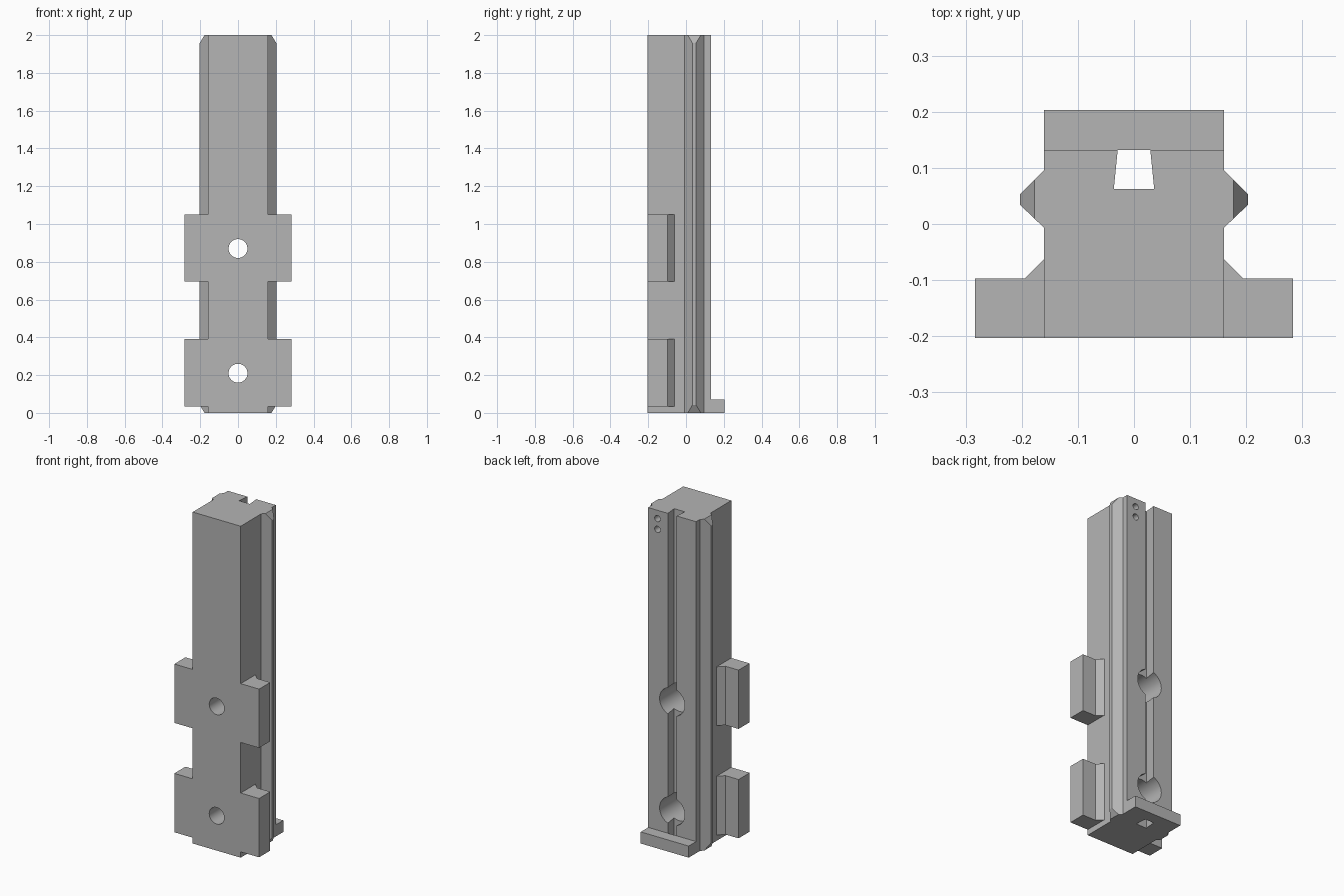
import bpy, bmesh
from mathutils import Matrix, Vector

cube = bpy.data.objects.get("Cube")
if cube:
    bpy.data.objects.remove(cube, do_unlink=True)

grey = bpy.data.materials.new("plain grey")
grey.use_nodes = True
colour = (0.46, 0.46, 0.46, 1)
grey.diffuse_color = colour
grey.node_tree.nodes["Principled BSDF"].inputs["Base Color"].default_value = colour

HEIGHT = 2.0
FRONT, BACK, HALF = -0.203, 0.132, 0.16


def finish(name, bm):
    bmesh.ops.recalc_face_normals(bm, faces=bm.faces)
    mesh = bpy.data.meshes.new(name)
    bm.to_mesh(mesh)
    bm.free()
    mesh.materials.append(grey)
    obj = bpy.data.objects.new(name, mesh)
    bpy.context.collection.objects.link(obj)
    return obj


def prism(name, profile, low, high, side=1, bevel_planes=()):
    """Extrude an x/y profile between two heights, optionally trimmed by planes."""
    bm = bmesh.new()
    face = bm.faces.new([bm.verts.new((side * x, y, low)) for x, y in profile])
    ext = bmesh.ops.extrude_face_region(bm, geom=[face])["geom"]
    bmesh.ops.translate(bm, vec=(0, 0, high - low),
                        verts=[v for v in ext if isinstance(v, bmesh.types.BMVert)])
    for point, normal in bevel_planes:
        geom = bm.verts[:] + bm.edges[:] + bm.faces[:]
        bmesh.ops.bisect_plane(bm, geom=geom, plane_co=point, plane_no=normal,
                               clear_outer=True)
        bmesh.ops.holes_fill(bm, edges=[e for e in bm.edges if e.is_boundary])
    return finish(name, bm)


def drill(name, x, z, radius, y0, y1, sides=48):
    """Cylinder along y."""
    bm = bmesh.new()
    place = Matrix.Translation((x, (y0 + y1) / 2, z)) @ Matrix.Rotation(1.5707963, 4, "X")
    bmesh.ops.create_cone(bm, cap_ends=True, segments=sides, radius1=radius,
                          radius2=radius, depth=y1 - y0, matrix=place)
    return finish(name, bm)


def combine(target, tool, operation):
    mod = target.modifiers.new(tool.name, "BOOLEAN")
    mod.operation = operation
    mod.solver = "EXACT"
    mod.object = tool
    bpy.context.view_layer.objects.active = target
    bpy.ops.object.modifier_apply(modifier=mod.name)
    bpy.data.objects.remove(tool, do_unlink=True)


# Main bar
rail = prism("rail_body", [(-HALF, FRONT), (HALF, FRONT), (HALF, BACK), (-HALF, BACK)],
             0, HEIGHT)

# Stop plate at the foot of the back
combine(rail, prism("foot_stop", [(-HALF, 0.1), (HALF, 0.1), (HALF, -FRONT), (-HALF, -FRONT)],
                    0, 0.07), "UNION")

ridge_profile = [(0.14, -0.007), (HALF, -0.007), (0.203, 0.034), (0.203, 0.053),
                 (HALF, 0.096), (0.14, 0.096)]
wing_profile = [(0.12, FRONT), (0.283, FRONT), (0.283, -0.097), (0.195, -0.097),
                (HALF, -0.062), (0.12, -0.062)]

for side in (-1, 1):
    # Guide ridge with chamfered ends
    chamfers = [(Vector((side * 0.177, 0, z)), Vector((side * 0.042, 0, d * 0.026)))
                for z, d in ((HEIGHT, 1), (0, -1))]
    combine(rail, prism("guide_ridge", ridge_profile, 0, HEIGHT, side, chamfers), "UNION")
    # Mounting wings with sloped roots
    for low in (0.035, 0.695):
        combine(rail, prism("mounting_wing", wing_profile, low, low + 0.355, side), "UNION")

# Dovetail groove, closed at the stop plate
groove = [(-0.036, 0.062), (0.036, 0.062), (0.029, BACK), (-0.029, BACK)]
combine(rail, prism("groove_cutter", groove, -0.1, 0.07, 1), "DIFFERENCE")
mouth = groove[:2] + [(0.0285, BACK + 0.005), (-0.0285, BACK + 0.005)]
combine(rail, prism("groove_cutter", mouth, 0.07, HEIGHT + 0.1), "DIFFERENCE")

# Bolt holes with counterbores, and two pin holes near the top
for z in (0.21, 0.87):
    combine(rail, drill("bolt_hole", 0, z, 0.05, -0.4, 0.4), "DIFFERENCE")
    combine(rail, drill("counterbore", 0, z, 0.084, -0.06, 0.4), "DIFFERENCE")
for z in (1.95, 1.885):
    combine(rail, drill("pin_hole", 0.098, z, 0.019, 0.07, 0.3, 24), "DIFFERENCE")

bpy.ops.object.select_all(action="DESELECT")
rail.select_set(True)
bpy.context.view_layer.objects.active = rail
bpy.ops.object.shade_smooth_by_angle()
